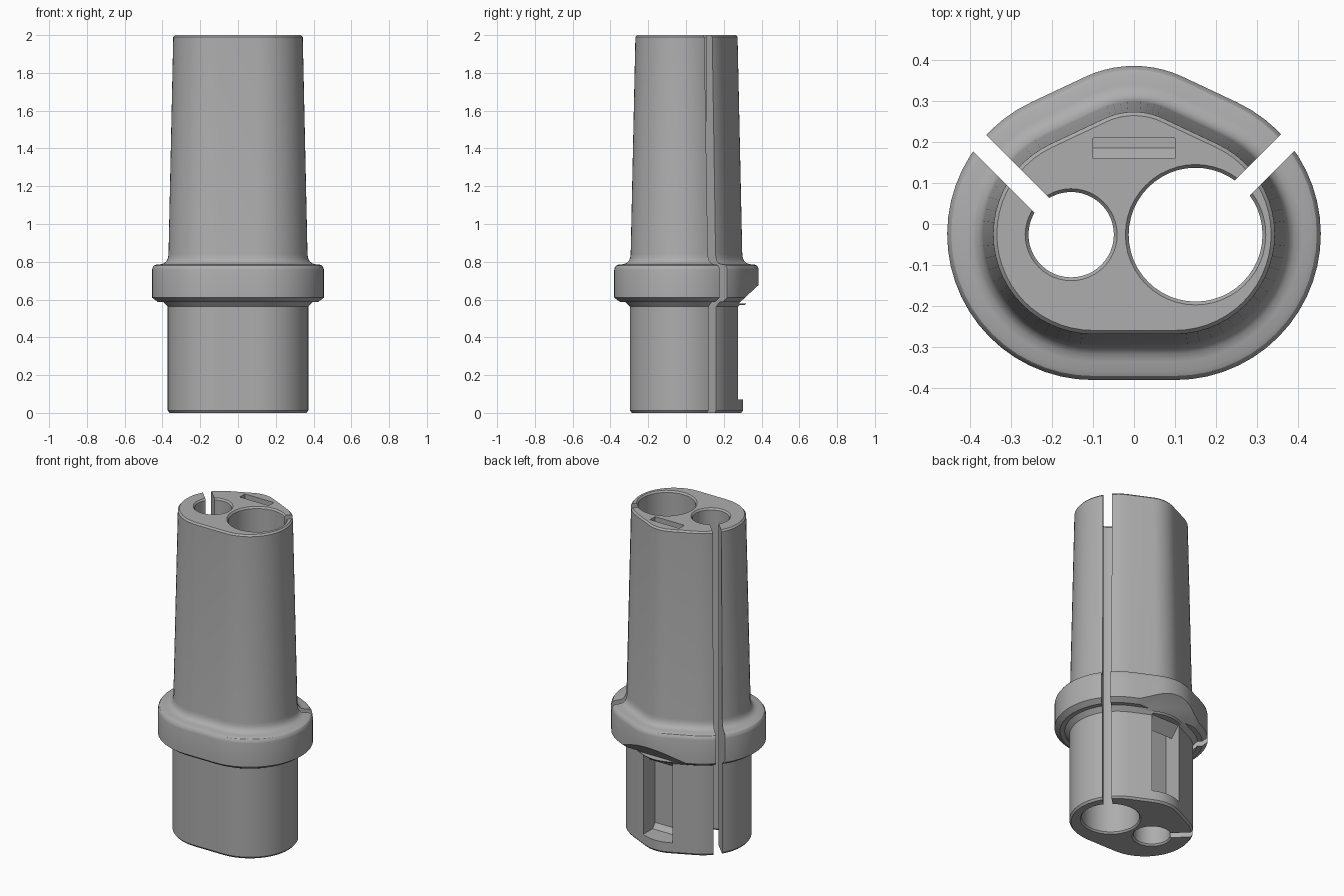
import bpy, bmesh, math
from mathutils import Vector

if "Cube" in bpy.data.objects:
    bpy.data.objects.remove(bpy.data.objects["Cube"], do_unlink=True)

grey = bpy.data.materials.new("plain grey")
grey.use_nodes = True
COLOUR = (0.42, 0.42, 0.42, 1)
grey.diffuse_color = COLOUR
grey.node_tree.nodes["Principled BSDF"].inputs["Base Color"].default_value = COLOUR


def loft(name, rings):
    """Closed solid through rings that have equal point counts."""
    bm = bmesh.new()
    loops = [[bm.verts.new(p) for p in ring] for ring in rings]
    n = len(loops[0])
    for a, b in zip(loops, loops[1:]):
        for i in range(n):
            j = (i + 1) % n
            bm.faces.new((a[i], a[j], b[j], b[i]))
    bm.faces.new(loops[0][::-1])
    bm.faces.new(loops[-1])
    bmesh.ops.recalc_face_normals(bm, faces=bm.faces)
    mesh = bpy.data.meshes.new(name)
    bm.to_mesh(mesh)
    bm.free()
    mesh.materials.append(grey)
    obj = bpy.data.objects.new(name, mesh)
    bpy.context.collection.objects.link(obj)
    return obj


def arc(cx, cy, r, start, end, steps):
    angles = [math.radians(start + (end - start) * i / steps) for i in range(steps + 1)]
    return [(cx + r * math.cos(a), cy + r * math.sin(a)) for a in angles]


def outline(r, z):
    """Flat front, round sides and a blunt rounded point at the back."""
    pts = arc(0.1, -0.025, r, -90, 65, 24)
    pts += arc(0, 0.106, r - 0.076, 65, 115, 10)
    pts += arc(-0.1, -0.025, r, 115, 270, 24)
    return [(x, y, z) for x, y in pts]


def bore(name, x, r):
    """Round through hole with a chamfered rim at each end."""
    wide = r + 0.008
    steps = [(wide, -0.1), (wide, 0), (r, 0.01), (r, 1.99), (wide, 2), (wide, 2.1)]
    return loft(name, [[(px, py, z) for px, py in arc(x, -0.026, rad, 0, 352.5, 47)]
                       for rad, z in steps])


def slit(name, x, side):
    """Narrow diagonal cut from a bore out through the wall."""
    out = Vector((side, 1, 0)).normalized()
    across = Vector((-out.y, out.x, 0)) * 0.0255
    start = Vector((x, -0.026, 0))
    end = start + out * 0.7
    base = [start + across, start - across, end - across, end + across]
    return loft(name, [[p + Vector((0, 0, z)) for p in base] for z in (-0.1, 2.1)])


def side_profile(name, half_width, pts):
    return loft(name, [[(x, y, z) for y, z in pts] for x in (-half_width, half_width)])


# Main body: lower plug, rounded collar and tapered upper grip
profile = [(0.262, 0), (0.272, 0.012), (0.272, 0.562), (0.298, 0.588), (0.325, 0.588),
           (0.355, 0.61), (0.355, 0.757), (0.352, 0.77), (0.345, 0.78), (0.333, 0.785),
           (0.31, 0.787), (0.292, 0.792), (0.279, 0.803), (0.271, 0.82), (0.268, 0.84),
           (0.243, 1.99), (0.234, 2)]
body = loft("connector_body", [outline(r, z) for r, z in profile])

# Bores, slits, strap channel and the sloped relief under the collar
cutters = [
    bore("large_bore_cutter", 0.15, 0.163),
    bore("small_bore_cutter", -0.153, 0.104),
    slit("left_slit_cutter", 0.15, 1),
    slit("right_slit_cutter", -0.153, -1),
    side_profile("strap_channel_cutter", 0.1,
                 [(0.16, 2.1), (0.16, 0.1), (0.185, 0.07), (0.5, 0.07), (0.5, 0.57),
                  (0.27, 0.57), (0.21, 0.51), (0.21, 2.1)]),
    side_profile("collar_relief_cutter", 0.4, [(0.28, 0.58), (0.5, 0.58), (0.5, 0.785)]),
]

bpy.ops.object.select_all(action="DESELECT")
bpy.context.view_layer.objects.active = body
body.select_set(True)
for cutter in cutters:
    cutter.hide_render = True
    mod = body.modifiers.new(cutter.name, "BOOLEAN")
    mod.operation = "DIFFERENCE"
    mod.solver = "EXACT"
    mod.object = cutter
    bpy.ops.object.modifier_apply(modifier=mod.name)
    bpy.data.objects.remove(cutter, do_unlink=True)

bpy.ops.object.shade_smooth_by_angle(angle=math.radians(30))
